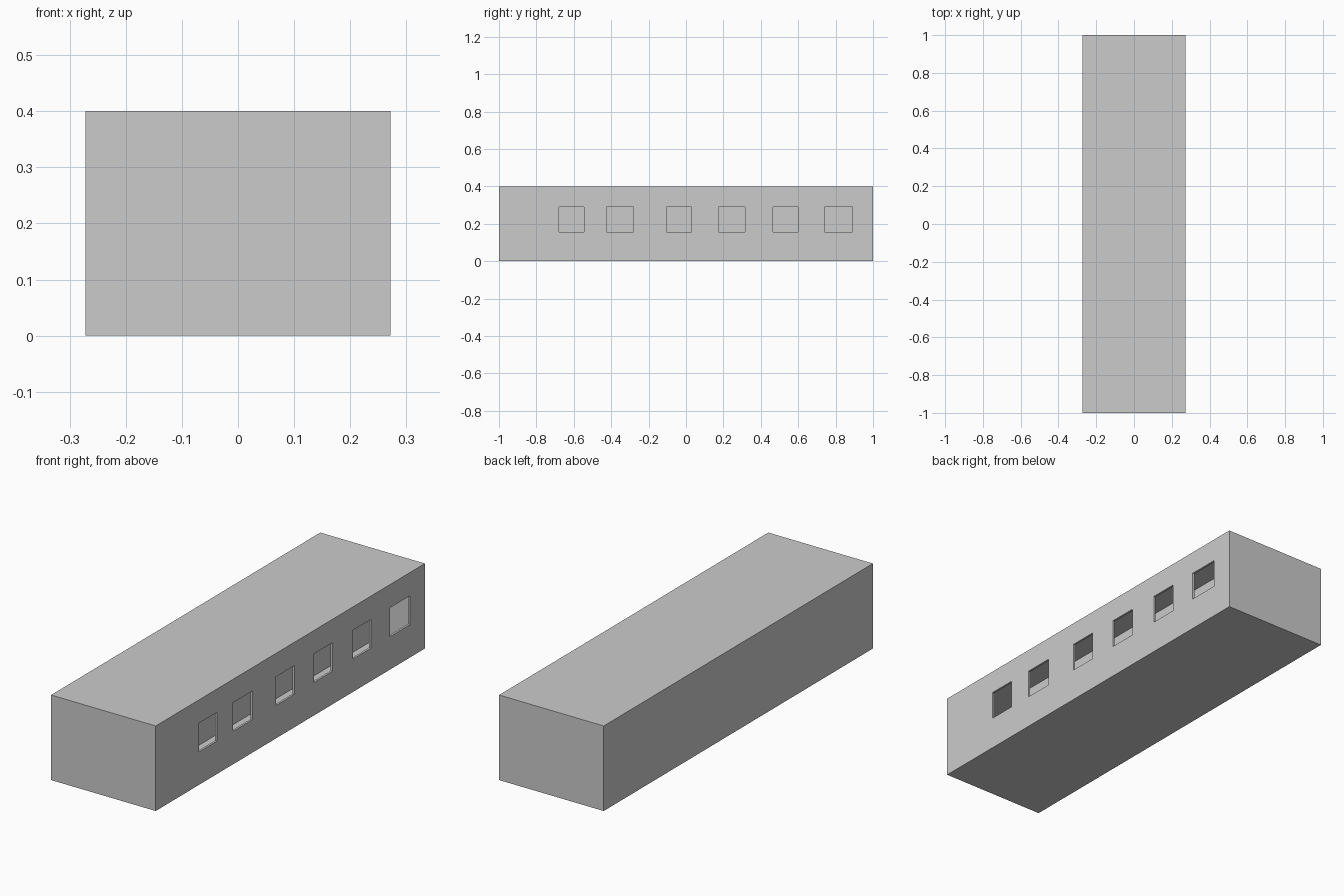
import bpy

if "Cube" in bpy.data.objects:
    bpy.data.objects.remove(bpy.data.objects["Cube"])

W, L, H, T = 0.272, 1.0, 0.40, 0.01   # half width, half length, height, wall thickness


def box(name, x, y, z):
    bpy.ops.mesh.primitive_cube_add(
        size=1, location=(sum(x) / 2, sum(y) / 2, sum(z) / 2))
    ob = bpy.context.object
    ob.name = name
    ob.scale = (x[1] - x[0], y[1] - y[0], z[1] - z[0])
    bpy.ops.object.transform_apply(location=True, rotation=False, scale=True)
    return ob


def cut(target, cutter):
    mod = target.modifiers.new(cutter.name, 'BOOLEAN')
    mod.operation = 'DIFFERENCE'
    mod.solver = 'EXACT'
    mod.object = cutter
    bpy.context.view_layer.objects.active = target
    bpy.ops.object.modifier_apply(modifier=mod.name)
    bpy.data.objects.remove(cutter, do_unlink=True)


# Hollow thin-walled body
body = box("body_shell", (-W, W), (-L, L), (0, H))
cut(body, box("cavity", (-W + T, W - T), (-L + T, L - T), (T, H - T)))

# Row of window openings on the right side
windows = [(-0.68, -0.545), (-0.425, -0.28), (-0.105, 0.03),
           (0.175, 0.315), (0.465, 0.60), (0.74, 0.89)]
for span in windows:
    cut(body, box("window", (W - 0.05, W + 0.05), span, (0.155, 0.29)))

# Inner wall along the corridor, stopping short of the front end
box("corridor_wall", (0.045, 0.055), (-0.74, L - T), (T, H - T))
